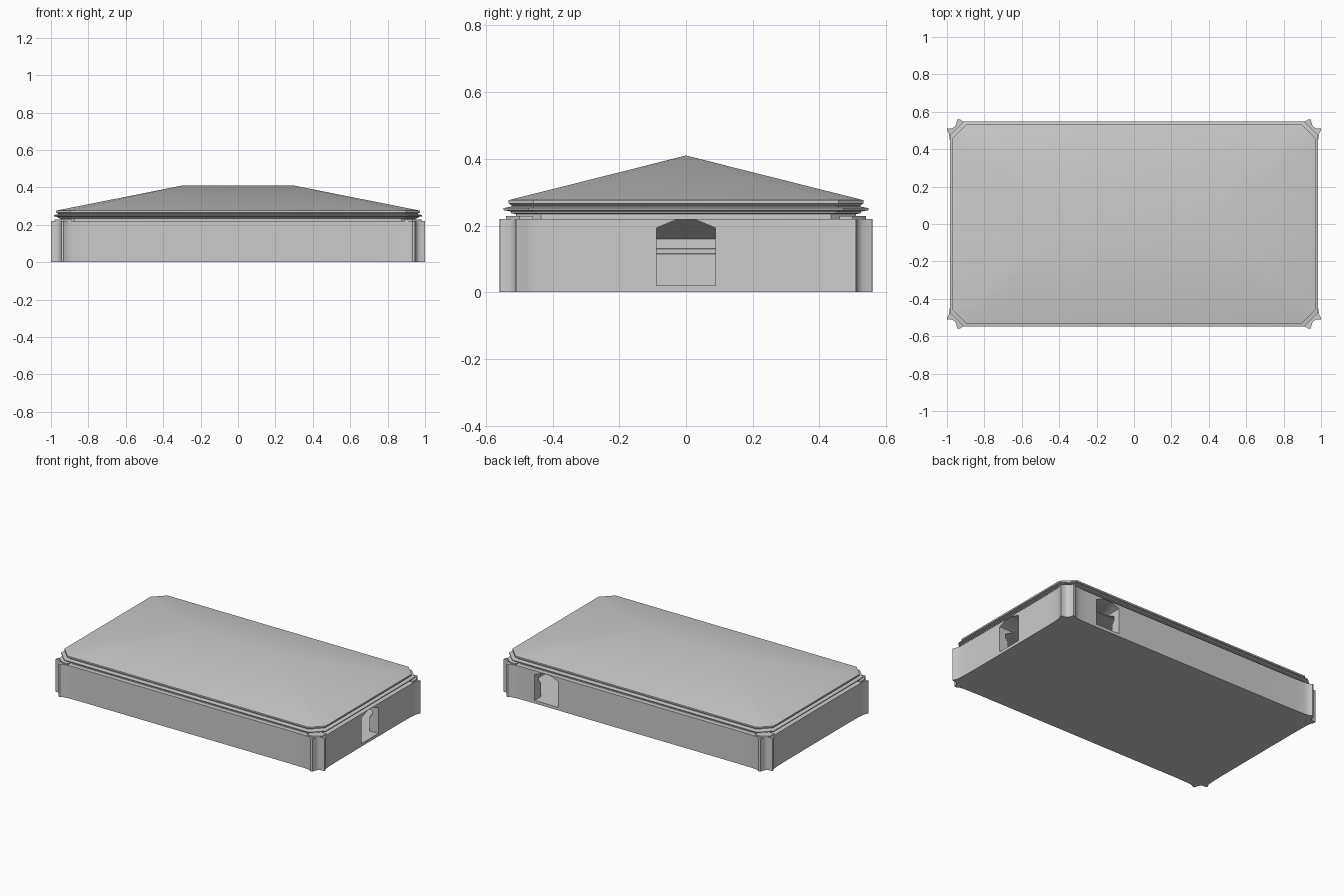
import bpy, bmesh
from math import radians

if "Cube" in bpy.data.objects:
    bpy.data.objects.remove(bpy.data.objects["Cube"])


def make_object(name, verts, faces):
    mesh = bpy.data.meshes.new(name)
    mesh.from_pydata(verts, [], faces)
    bm = bmesh.new()
    bm.from_mesh(mesh)
    bmesh.ops.recalc_face_normals(bm, faces=bm.faces)
    bm.to_mesh(mesh)
    bm.free()
    obj = bpy.data.objects.new(name, mesh)
    bpy.context.collection.objects.link(obj)
    return obj


def prism(name, lower, upper):
    n = len(lower)
    faces = [tuple(range(n)), tuple(range(n, 2 * n))]
    faces += [(i, (i + 1) % n, (i + 1) % n + n, i + n) for i in range(n)]
    return make_object(name, lower + upper, faces)


def hip_loft(name, rings, chamfer, ridge_x, ridge_z):
    """Stack chamfered rectangles (half x, half y, z), closed by a hipped top."""
    verts, faces = [], [tuple(range(8))]
    for hx, hy, z in rings:
        a, b = hx - chamfer, hy - chamfer
        verts += [(hx, -b, z), (hx, b, z), (a, hy, z), (-a, hy, z),
                  (-hx, b, z), (-hx, -b, z), (-a, -hy, z), (a, -hy, z)]
    for k in range(len(rings) - 1):
        for i in range(8):
            j = (i + 1) % 8
            faces.append((8 * k + i, 8 * k + j, 8 * k + j + 8, 8 * k + i + 8))
    t, r = 8 * (len(rings) - 1), len(verts)
    l = r + 1
    verts += [(ridge_x, 0, ridge_z), (-ridge_x, 0, ridge_z)]
    for i, end in ((0, r), (1, r), (3, l), (4, l), (5, l), (7, r)):
        faces.append((t + i, t + (i + 1) % 8, end))
    faces += [(t + 2, t + 3, l, r), (t + 6, t + 7, r, l)]
    return make_object(name, verts, faces)


def carve(obj, cutter):
    mod = obj.modifiers.new("carve", 'BOOLEAN')
    mod.operation, mod.solver, mod.object = 'DIFFERENCE', 'EXACT', cutter
    select(obj)
    bpy.ops.object.modifier_apply(modifier=mod.name)
    bpy.data.objects.remove(cutter)


def select(obj):
    bpy.ops.object.select_all(action='DESELECT')
    obj.select_set(True)
    bpy.context.view_layer.objects.active = obj


# Walls: one quadrant of the plan, almost flat with twin corner fins, then mirrored
quarter = [(0.982, 0.20), (0.982, 0.30), (0.983, 0.38), (0.985, 0.45), (0.989, 0.48),
           (0.998, 0.498), (1.0, 0.51), (0.972, 0.512), (0.96, 0.518), (0.952, 0.53),
           (0.945, 0.558), (0.933, 0.56), (0.915, 0.549), (0.885, 0.544), (0.82, 0.542),
           (0.74, 0.541), (0.60, 0.541)]
plan = (quarter + [(-x, y) for x, y in reversed(quarter)]
        + [(-x, -y) for x, y in quarter] + [(x, -y) for x, y in reversed(quarter)])
walls = prism("walls", [(x, y, 0) for x, y in plan], [(x, y, 0.22) for x, y in plan])

# Hollow room with a small wall ledge and a coved ceiling open to the roof underside
room = hip_loft("room_cutter", [(0.915, 0.475, 0.02), (0.915, 0.475, 0.115),
                                (0.925, 0.485, 0.116), (0.925, 0.485, 0.13),
                                (0.935, 0.495, 0.131), (0.935, 0.495, 0.16),
                                (0.82, 0.38, 0.221)], 0.06, 0.35, 0.23)
carve(walls, room)

# Doorways: right side and back
arch = [(-0.088, 0.02), (0.088, 0.02), (0.088, 0.193), (0.03, 0.217), (-0.03, 0.217), (-0.088, 0.193)]
carve(walls, prism("side_door_cutter", [(0.80, u, z) for u, z in arch], [(1.1, u, z) for u, z in arch]))
carve(walls, prism("back_door_cutter", [(0.66 + u, 0.36, z) for u, z in arch],
                   [(0.66 + u, 0.7, z) for u, z in arch]))

# Roof with stepped eaves moulding
eaves = [(0.95, 0.51, 0.22), (0.95, 0.51, 0.234), (0.965, 0.525, 0.237), (0.965, 0.525, 0.242),
         (0.985, 0.547, 0.246), (0.985, 0.547, 0.252), (0.962, 0.523, 0.257), (0.962, 0.523, 0.26),
         (0.972, 0.532, 0.266), (0.972, 0.532, 0.276)]
roof = hip_loft("roof", eaves, 0.075, 0.30, 0.41)

# Corner caps between the fins and the eaves
caps = []
for sx in (-1, 1):
    for sy in (-1, 1):
        pts = [(0.98, 0.46), (0.98, 0.50), (0.965, 0.515), (0.93, 0.54), (0.89, 0.54), (0.89, 0.46)]
        caps.append(prism("corner_cap", [(sx * x, sy * y, 0.218) for x, y in pts],
                          [(sx * x, sy * y, 0.228) for x, y in pts]))

for obj in [walls, roof] + caps:
    select(obj)
    bpy.ops.object.shade_smooth_by_angle(angle=radians(30))
